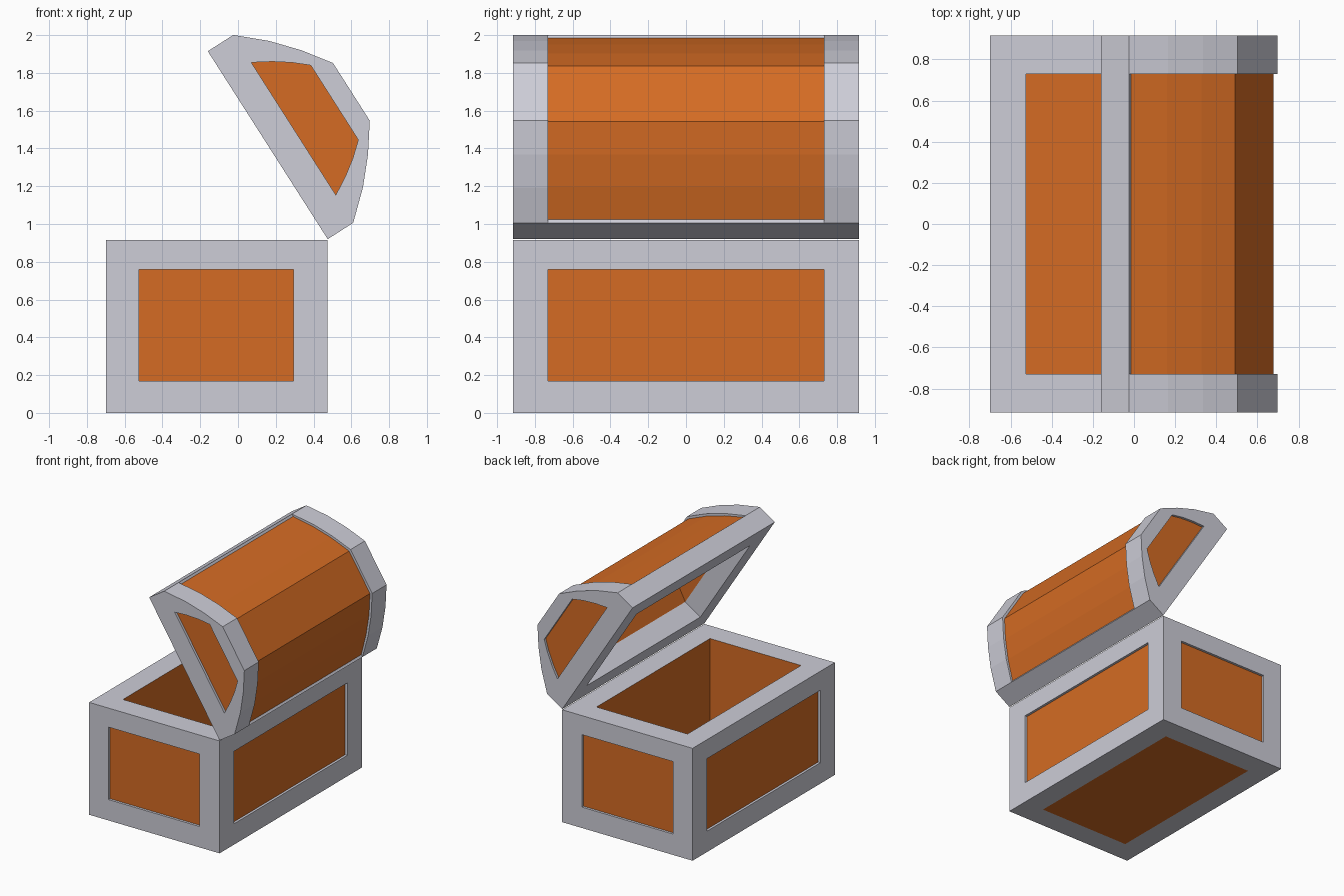
import bpy, bmesh
from mathutils import Vector

cube = bpy.data.objects.get("Cube")
if cube:
    bpy.data.objects.remove(cube, do_unlink=True)


def material(name, color):
    m = bpy.data.materials.new(name)
    m.use_nodes = True
    m.diffuse_color = color
    m.node_tree.nodes["Principled BSDF"].inputs["Base Color"].default_value = color
    return m


METAL, WOOD = 0, 1
MATERIALS = [material("pale_grey_metal", (0.61, 0.61, 0.68, 1)),
             material("orange_wood", (0.66, 0.148, 0.017, 1))]


def finish(bm, name):
    bmesh.ops.remove_doubles(bm, verts=bm.verts, dist=0.0005)
    bmesh.ops.recalc_face_normals(bm, faces=bm.faces)
    mesh = bpy.data.meshes.new(name)
    bm.to_mesh(mesh)
    bm.free()
    for m in MATERIALS:
        mesh.materials.append(m)
    obj = bpy.data.objects.new(name, mesh)
    bpy.context.collection.objects.link(obj)
    return obj


RECESS = 0.02
HALF, INNER = 0.915, 0.73          # half length, half length of the panels
FLOOR = 0.17

# Chest base: a box with an inset panel on every face and a hollow top
lo, hi = Vector((-0.70, -HALF, 0)), Vector((0.475, HALF, 0.915))
panel_lo, panel_hi = Vector((-0.525, -INNER, 0.17)), Vector((0.295, INNER, 0.76))
bm = bmesh.new()
bmesh.ops.create_cube(bm, size=1)
for v in bm.verts:
    v.co = [lo[i] if v.co[i] < 0 else hi[i] for i in range(3)]
bm.normal_update()
for face in list(bm.faces):
    normal = face.normal.copy()
    axis = max(range(3), key=lambda i: abs(normal[i]))
    bmesh.ops.inset_individual(bm, faces=[face], thickness=0.1)
    for v in face.verts:
        for i in range(3):
            if i != axis:
                low = v.co[i] < (lo[i] + hi[i]) / 2
                v.co[i] = panel_lo[i] if low else panel_hi[i]
    face.material_index = WOOD
    if normal.z < -0.5:
        continue                    # the bottom panel is flush
    is_top = normal.z > 0.5
    walls = bmesh.ops.extrude_discrete_faces(bm, faces=[face])["faces"]
    panel = walls[0]
    depth = hi.z - FLOOR if is_top else RECESS
    bmesh.ops.translate(bm, verts=panel.verts, vec=normal * -depth)
    for edge in panel.edges:
        for f in edge.link_faces:
            f.material_index = WOOD if (is_top or f == panel) else METAL
finish(bm, "chest_base")

# Lid: drawn in hinge space (u along the rim, v away from it), then tilted open
WIDTH = 1.18
HINGE = Vector((0.475, 0, 0.92))
U, V = Vector((-0.538, 0, 0.843)), Vector((0.843, 0, 0.538))


def arch(half):
    return half + [(WIDTH - u, v) for u, v in reversed(half)]


outer = arch([(0, 0.16), (0.13, 0.304), (0.262, 0.42), (0.409, 0.525)])
sunk = arch([(RECESS, 0.16), (0.143, 0.29), (0.272, 0.404), (0.415, 0.506)])
inner = arch([(0.174, 0.162), (0.23, 0.258), (0.29, 0.343), (0.356, 0.419)])
rim_u = [0, inner[0][0], inner[-1][0], WIDTH]
stations = [-HALF, -INNER, INNER, HALF]
bm = bmesh.new()


def add_face(mat, *points):
    verts = [bm.verts.new(HINGE + U * u + V * v + Vector((0, y, 0)))
             for u, v, y in points]
    bm.faces.new(verts).material_index = mat


def at(curve, y):
    return [(u, v, y) for u, v in curve]


def strip(mat, a, b):
    for i in range(len(a) - 1):
        add_face(mat, a[i], a[i + 1], b[i + 1], b[i])


for k, (y0, y1) in enumerate(zip(stations, stations[1:])):
    middle = k == 1
    # Straight metal band and the flat rim around the opening
    for u in (0, WIDTH):
        strip(METAL, at([(u, 0), (u, 0.16)], y0), at([(u, 0), (u, 0.16)], y1))
    for j in range(3):
        if not (middle and j == 1):
            rim = [(rim_u[j], 0), (rim_u[j + 1], 0)]
            strip(METAL, at(rim, y0), at(rim, y1))
    # Metal end arches, sunk wooden middle
    if not middle:
        strip(METAL, at(outer, y0), at(outer, y1))
    else:
        strip(WOOD, at(sunk, y0), at(sunk, y1))
        for end in (0, -1):
            ledge = [outer[end], sunk[end]]
            strip(METAL, at(ledge, y0), at(ledge, y1))

# Hollow inside: metal lip, wooden vault
strip(WOOD, at(inner, -INNER), at(inner, INNER))
for u in rim_u[1:3]:
    lip = [(u, 0), (u, inner[0][1])]
    strip(METAL, at(lip, -INNER), at(lip, INNER))

# Both lid ends: arch step, end frame, sunk panel and inner wall
for side in (-1, 1):
    y_out, y_in, y_panel = side * HALF, side * INNER, side * (HALF - RECESS)
    strip(METAL, at(outer, y_in), at(sunk, y_in))
    strip(METAL, at(outer, y_out), at(inner, y_out))
    base = at([(u, 0) for u in rim_u], y_out)
    first, last = (*inner[0], y_out), (*inner[-1], y_out)
    add_face(METAL, *base, last, first)
    add_face(METAL, base[0], (*outer[0], y_out), first)
    add_face(METAL, base[-1], (*outer[-1], y_out), last)
    loop = inner + inner[:1]
    strip(METAL, at(loop, y_out), at(loop, y_panel))
    add_face(WOOD, *at(inner, y_panel))
    add_face(WOOD, *at(inner, y_in))
    lip = [(u, 0) for u in rim_u[1:3]]
    strip(METAL, at(lip, y_in), at([inner[0], inner[-1]], y_in))
finish(bm, "chest_lid")
